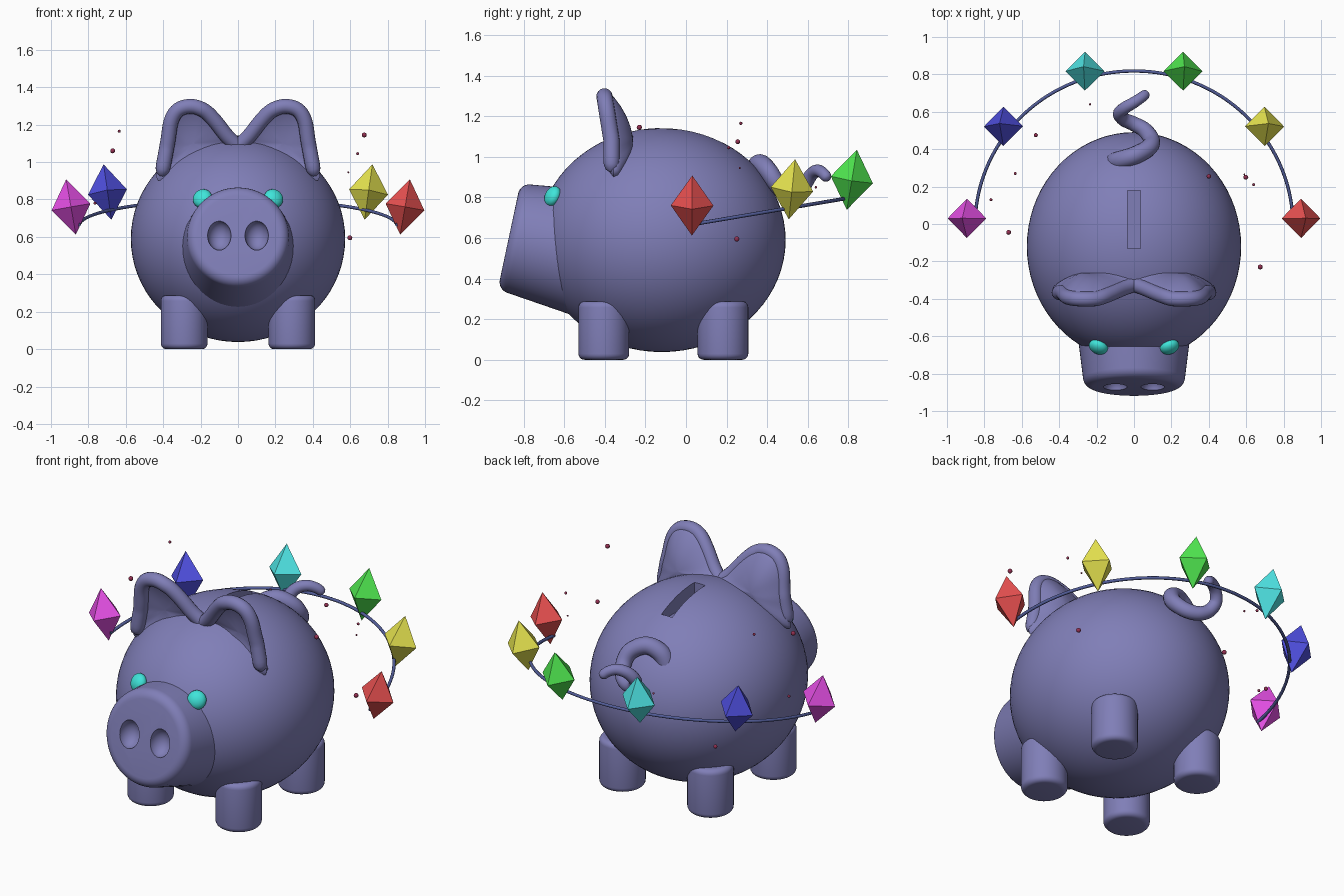
import bpy, bmesh, math
from mathutils import Vector, Matrix

if "Cube" in bpy.data.objects:
    bpy.data.objects.remove(bpy.data.objects["Cube"])


def material(name, r, g, b):
    m = bpy.data.materials.new(name)
    m.diffuse_color = (r, g, b, 1)
    m.use_nodes = True
    m.node_tree.nodes["Principled BSDF"].inputs["Base Color"].default_value = m.diffuse_color
    return m


SKIN = material("dusty violet", .215, .21, .475)
WIRE = material("dark blue", .085, .11, .32)
EYE = material("turquoise", .05, .78, .7)
SPECK = material("dark red", .3, .03, .085)
GEMS = [material("red", .8, .08, .08), material("yellow", .8, .78, .08),
        material("green", .08, .8, .08), material("cyan", .08, .8, .8),
        material("blue", .08, .08, .75), material("magenta", .8, .08, .8)]


def add(name, bm, mat):
    bmesh.ops.recalc_face_normals(bm, faces=bm.faces[:])
    me = bpy.data.meshes.new(name)
    bm.to_mesh(me)
    bm.free()
    ob = bpy.data.objects.new(name, me)
    bpy.context.collection.objects.link(ob)
    me.materials.append(mat)
    return ob


def select(ob):
    bpy.ops.object.select_all(action='DESELECT')
    ob.select_set(True)
    bpy.context.view_layer.objects.active = ob


def smooth(ob, angle=35):
    select(ob)
    bpy.ops.object.shade_smooth_by_angle(angle=math.radians(angle))
    return ob


def ellipsoid(name, centre, radii, mat, rot=Matrix.Identity(4), seg=32):
    bm = bmesh.new()
    m = Matrix.Translation(centre) @ rot @ Matrix.Diagonal((*radii, 1))
    bmesh.ops.create_uvsphere(bm, u_segments=seg, v_segments=seg // 2, radius=1, matrix=m)
    return add(name, bm, mat)


def loft(rings):
    """Join closed rings of points and cap both ends."""
    bm = bmesh.new()
    vs = [[bm.verts.new(p) for p in ring] for ring in rings]
    n = len(vs[0])
    for a, b in zip(vs, vs[1:]):
        for i in range(n):
            bm.faces.new((a[i], a[(i + 1) % n], b[(i + 1) % n], b[i]))
    bm.faces.new(vs[0])
    bm.faces.new(vs[-1])
    return bm


def revolve(name, profile, mat, matrix, seg=48):
    """Turn (radius, height) points about local z."""
    turn = [2 * math.pi * i / seg for i in range(seg)]
    return add(name, loft([[matrix @ Vector((r * math.cos(t), r * math.sin(t), h))
                            for t in turn] for r, h in profile]), mat)


def tube(name, path, radii, mat, sides=4):
    cu = bpy.data.curves.new(name, 'CURVE')
    cu.dimensions = '3D'
    cu.bevel_depth = 1
    cu.bevel_resolution = sides
    cu.use_fill_caps = True
    sp = cu.splines.new('POLY')
    sp.points.add(len(path) - 1)
    for p, co, r in zip(sp.points, path, radii):
        p.co = (*co, 1)
        p.radius = r
    ob = bpy.data.objects.new(name, cu)
    bpy.context.collection.objects.link(ob)
    cu.materials.append(mat)
    select(ob)
    bpy.ops.object.convert(target='MESH')
    return smooth(bpy.context.object, 50)


def spline(pts, closed, steps):
    """Catmull-Rom samples through the points."""
    pts = [Vector(p) for p in pts]
    n = len(pts)
    pick = lambda i: pts[i % n] if closed else pts[max(0, min(n - 1, i))]
    out = []
    for i in range(n if closed else n - 1):
        a, b, c, d = (pick(i + k) for k in (-1, 0, 1, 2))
        for s in range(steps):
            t = s / steps
            out.append(.5 * (2 * b + (c - a) * t + (2 * a - 5 * b + 4 * c - d) * t * t
                             + (3 * b - a - 3 * c + d) * t ** 3))
    return out if closed else out + [pts[-1]]


def cut(ob, cutter):
    m = ob.modifiers.new("cut", 'BOOLEAN')
    m.operation = 'DIFFERENCE'
    m.solver = 'EXACT'
    m.object = cutter
    select(ob)
    bpy.ops.object.modifier_apply(modifier=m.name)
    bpy.data.objects.remove(cutter)


def mirror(ob):
    m = ob.modifiers.new("mirror", 'MIRROR')
    m.use_mirror_merge = False
    select(ob)
    bpy.ops.object.modifier_apply(modifier=m.name)
    return smooth(ob, 60)


# body with coin slot
CENTRE, RADII = Vector((0, -.12, .59)), Vector((.573, .611, .552))
body = ellipsoid("body", CENTRE, RADII, SKIN, seg=72)
bm = bmesh.new()
bmesh.ops.create_cube(bm, size=1, matrix=Matrix.Translation((0, .025, 1.13))
                      @ Matrix.Diagonal((.07, .31, .2, 1)))
cut(body, add("slot_cutter", bm, SKIN))
smooth(body)

# tapered snout with nostrils
aim = Vector((0, -.978, .208)).to_track_quat('Z', 'Y').to_matrix().to_4x4()
face = Matrix.Translation((0, -.872, .607)) @ aim
bevel = [(.218 + .055 * math.cos(a), -.055 + .055 * math.sin(a))
         for a in [math.radians(8 + 82 * i / 6) for i in range(7)]]
snout = revolve("snout", [(.328, -.5)] + bevel, SKIN, face, 64)
for x in (-.1, .1):
    cut(snout, ellipsoid("nostril_cutter", face @ Vector((x, 0, .005)),
                         (.063, .08, .07), SKIN, aim))
smooth(snout)

# eyes resting on the body surface
for side in (-1, 1):
    pos = Vector((.19 * side, -.657, .805))
    nrm = Vector([(pos[i] - CENTRE[i]) / RADII[i] ** 2 for i in range(3)])
    rot = nrm.to_track_quat('Z', 'Y').to_matrix().to_4x4()
    smooth(ellipsoid("eye", pos, (.053, .053, .036), EYE, rot, 24))

# stubby legs, rounded at both ends
foot = [(.095 + .03 * math.sin(a), .03 - .03 * math.cos(a))
        for a in [math.radians(18 * i) for i in range(6)]]
leg = foot + [(r, .288 - h) for r, h in reversed(foot)]
for x in (-.288, .288):
    for label, y in (("front_leg", -.405), ("back_leg", .182)):
        smooth(revolve(label, leg, SKIN, Matrix.Translation((x, y, 0)), 40))

# ears: a rounded rim backed by a shallow cone
rim_line = [(.41, .925), (.39, 1.03), (.374, 1.12), (.357, 1.22), (.318, 1.28), (.25, 1.298),
            (.182, 1.276), (.125, 1.222), (.06, 1.14), (0, 1.082)]
MID = Vector((.24, 1.1))


def ear_point(p, s=1, d=0):
    x, z = MID + (p - MID) * s
    y = -.367 - .035 * max(0, (z - 1.08) / .22) + .045 * max(0, 1 - x / .2)
    return x, y + d, z


rim = spline(rim_line, False, 5)
ends = [math.sqrt(max(.06, 1 - max(0, (3 - i) / 3) ** 2)) for i in range(len(rim))]
mirror(tube("ear_rims", [ear_point(p) for p in rim], [.04 * e for e in ends], SKIN, 6))
outline = spline(rim_line + [(.1, .98), (.25, .93)], True, 4)
plan = [(.05, .107), (.25, .104), (.5, .093), (.75, .073), (.95, .05), (1.08, .03),
        (1.12, .01), (1.0, -.005), (.85, .008), (.6, .022), (.3, .03), (.05, .03)]
mirror(add("ears", loft([[ear_point(p, s, d) for p in outline] for s, d in plan]), SKIN))

# curly tail, thinning to a rounded tip
path = spline([(-.11, .33, .86), (-.075, .34, .93), (0, .365, .965), (.075, .405, .93),
               (.095, .445, .87), (.06, .5, .81), (0, .535, .795), (-.055, .56, .82),
               (-.078, .59, .87), (-.05, .62, .915), (0, .65, .932), (.045, .68, .915),
               (.068, .7, .885)], False, 6)
last = len(path) - 1
radii = [(.053 - .027 * i / last) * math.sqrt(max(.05, 1 - max(0, (i - last + 4) / 4) ** 2))
         for i in range(last + 1)]
tube("tail", path, radii, SKIN, 6)

# tilted wire arc behind the body
tilt = math.radians(9.6)
arc = []
for i in range(65):
    a = math.radians(2 + 176 * i / 64)
    arc.append((.85 * math.cos(a), -.01 + .84 * math.cos(tilt) * math.sin(a),
                .66 + .84 * math.sin(tilt) * math.sin(a)))
tube("wire_arc", arc, [.009] * 65, WIRE, 2)

# gems leaning outward along the arc
places = [(.893, .03, .76), (.698, .522, .84), (.262, .817, .887),
          (-.262, .817, .887), (-.698, .522, .84), (-.893, .03, .76)]
for pos, mat in zip(places, GEMS):
    out = Vector((pos[0], pos[1], 0)).normalized()
    lean = Vector((0, 0, 1)).rotation_difference(Vector((0, 0, 1)) + out * .175)
    m = Matrix.Translation(pos) @ lean.to_matrix().to_4x4()
    bm = bmesh.new()
    top, low = (bm.verts.new(m @ Vector((0, 0, h))) for h in (.15, -.15))
    belt = [bm.verts.new(m @ Vector(p)) for p in
            ((.105, 0, 0), (0, .105, 0), (-.105, 0, 0), (0, -.105, 0))]
    for i in range(4):
        for tip in (top, low):
            bm.faces.new((belt[i], belt[(i + 1) % 4], tip))
    add("gem_" + mat.name, bm, mat)

# floating specks
for x, y, z, r in [(.675, -.23, 1.145, .013), (.64, .21, 1.045, .008), (.598, .25, .595, .013),
                   (.59, .265, .945, .005), (.4, .255, 1.075, .012), (-.635, .27, 1.165, .008),
                   (-.67, -.045, 1.06, .013), (-.235, .64, .85, .006),
                   (-.525, .475, .55, .011), (-.765, .13, .78, .008)]:
    smooth(ellipsoid("speck", (x, y, z), (r, r, r), SPECK, seg=12))
